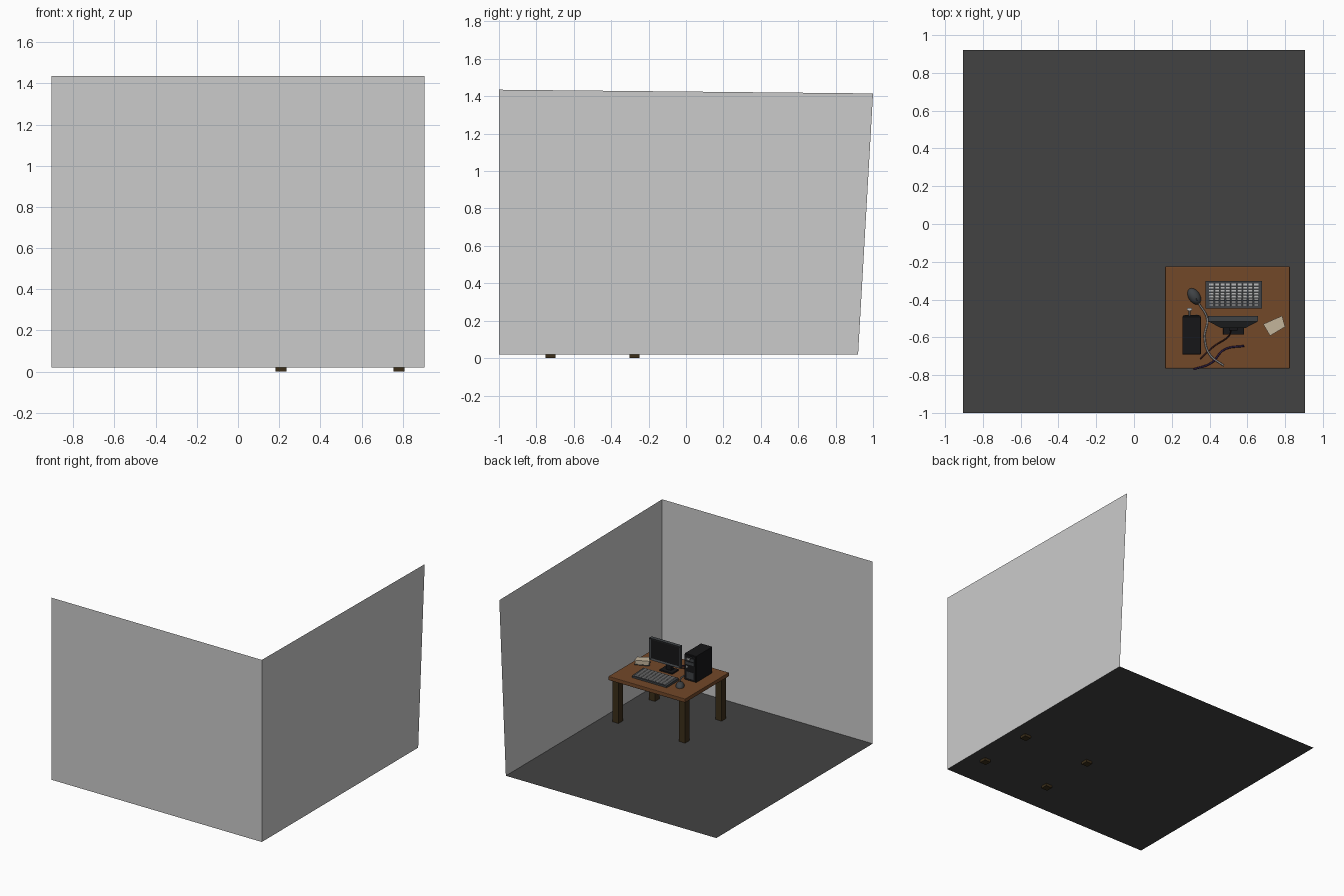
import bpy, bmesh, math
from mathutils import Matrix, Vector

if "Cube" in bpy.data.objects:
    bpy.data.objects.remove(bpy.data.objects["Cube"])


def mat(name, r, g, b):
    m = bpy.data.materials.new(name)
    m.diffuse_color = (r, g, b, 1)
    m.use_nodes = True
    m.node_tree.nodes["Principled BSDF"].inputs["Base Color"].default_value = m.diffuse_color
    return m


FLOOR = mat("floor_dark", .055, .055, .055)
WOOD = mat("table_wood", .17, .065, .022)
LEGWOOD = mat("leg_wood", .045, .028, .01)
BLACK = mat("black_plastic", .008, .008, .009)
DARK = mat("dark_grey_plastic", .05, .055, .06)
KEY = mat("key_grey", .5, .5, .5)
PAPER = mat("cream", .55, .46, .33)
CABLE_GREY = mat("grey_cable", .25, .25, .25)
CABLE_BLUE = mat("blue_cable", .025, .012, .05)
CABLE_BROWN = mat("brown_cable", .05, .015, .015)


def finish(bm, name, material=None, bevel=0):
    bmesh.ops.recalc_face_normals(bm, faces=bm.faces)
    me = bpy.data.meshes.new(name)
    bm.to_mesh(me)
    bm.free()
    ob = bpy.data.objects.new(name, me)
    bpy.context.collection.objects.link(ob)
    if material:
        me.materials.append(material)
    if bevel:
        mod = ob.modifiers.new("bevel", "BEVEL")
        mod.width, mod.segments = bevel, 2
    return ob


def sheet(name, pts, material=None):
    bm = bmesh.new()
    bm.faces.new([bm.verts.new(p) for p in pts])
    return finish(bm, name, material)


def add_box(bm, x0, x1, y0, y1, z0, z1):
    m = Matrix.Translation(((x0 + x1) / 2, (y0 + y1) / 2, (z0 + z1) / 2))
    m = m @ Matrix.Diagonal((x1 - x0, y1 - y0, z1 - z0, 1))
    return bmesh.ops.create_cube(bm, size=1, matrix=m)["verts"]


def box(name, dims, material=None, bevel=0):
    bm = bmesh.new()
    add_box(bm, *dims)
    return finish(bm, name, material, bevel)


def cable(name, pts, radius, material):
    cu = bpy.data.curves.new(name, "CURVE")
    cu.dimensions = "3D"
    cu.bevel_depth, cu.bevel_resolution, cu.resolution_u = radius, 2, 8
    sp = cu.splines.new("BEZIER")
    sp.bezier_points.add(len(pts) - 1)
    for bp, p in zip(sp.bezier_points, pts):
        bp.co = p
        bp.handle_left_type = bp.handle_right_type = "AUTO"
    cu.materials.append(material)
    ob = bpy.data.objects.new(name, cu)
    bpy.context.collection.objects.link(ob)


# Room: floor and two single-sheet walls
W, FZ = .905, .02
sheet("floor", [(-W, -1, FZ), (W, -1, FZ), (W, .92, FZ), (-W, .92, FZ)], FLOOR)
sheet("front_wall", [(-W, -1, FZ), (W, -1, FZ), (W, -1, 1.435), (-W, -1, 1.435)])
sheet("right_wall", [(W, -1, FZ), (W, .92, FZ), (W, 1, 1.415), (W, -1, 1.435)])

# Table
T = .377
box("table_top", (.165, .825, -.765, -.225, T - .03, T), WOOD, .004)
for sx, x in (("left", .182), ("right", .755)):
    for sy, y in (("front", -.75), ("back", -.302)):
        box(f"{sy}_{sx}_leg", (x, x + .053, y, y + .053, 0, T - .03), LEGWOOD)

# Computer tower with drive bays, buttons and a plugged-in stick
box("tower_case", (.256, .354, -.69, -.492, T, .582), BLACK, .003)
box("tower_front", (.258, .352, -.492, -.485, T + .004, .578), BLACK, .002)
for i, z in enumerate((.535, .505)):
    box(f"drive_bay_{i}", (.267, .343, -.486, -.482, z, z + .022), DARK)
box("power_button", (.325, .337, -.486, -.48, .48, .492), KEY)
box("vent_panel", (.275, .335, -.486, -.483, T + .02, .45), DARK)
box("stick_plug", (.289, .299, -.486, -.457, .563, .569), DARK)
box("stick_body", (.281, .308, -.457, -.445, .56, .572), KEY)

# Monitor: recessed screen, tapered back, neck and foot
bm = bmesh.new()
add_box(bm, .393, .657, -.515, -.486, .452, .622)
bm.faces.ensure_lookup_table()
screen = max(bm.faces, key=lambda f: f.calc_center_median().y)
rear = min(bm.faces, key=lambda f: f.calc_center_median().y)
bmesh.ops.inset_region(bm, faces=[screen], thickness=.018)
bmesh.ops.translate(bm, verts=screen.verts, vec=(0, -.006, 0))
screen.material_index = 1
new = bmesh.ops.extrude_discrete_faces(bm, faces=[rear])["faces"][0]
c = new.calc_center_median()
for v in new.verts:
    v.co = c + Vector(((v.co.x - c.x) * .5, -.035, (v.co.z - c.z) * .55))
mon = finish(bm, "monitor", DARK)
mon.data.materials.append(BLACK)
box("monitor_neck", (.503, .549, -.565, -.535, T, .53), BLACK, .003)
box("monitor_foot", (.472, .583, -.586, -.505, T, T + .012), BLACK, .003)

# Keyboard: wedge body and a grid of tapered keys
bm = bmesh.new()
for v in add_box(bm, .378, .678, -.447, -.303, T, T + .014):
    if v.co.z > T + .01 and v.co.y < -.4:
        v.co.z += .008
finish(bm, "keyboard_body", DARK)
bm = bmesh.new()
COLS, ROWS = 9, 8
pw, ph = .268 / COLS, .124 / ROWS
for i in range(COLS):
    for j in range(ROWS):
        x, y = .394 + i * pw, -.437 + j * ph
        z = T + .022 - .008 * (j + .5) / ROWS
        vs = add_box(bm, x + .0025, x + pw - .0025, y + .002, y + ph - .002,
                     z - .003, z + .008)
        for v in vs:
            if v.co.z > z:
                v.co.x += (x + pw / 2 - v.co.x) * .12
                v.co.y += (y + ph / 2 - v.co.y) * .12
finish(bm, "keys", KEY)

# Mouse: flattened half dome, with two buttons and a wheel
M = Matrix.Translation((.319, -.383, T)) @ Matrix.Rotation(math.radians(32), 4, "Z")
bm = bmesh.new()
bmesh.ops.create_uvsphere(bm, u_segments=20, v_segments=12, radius=1)
bmesh.ops.bisect_plane(bm, geom=bm.verts[:] + bm.edges[:] + bm.faces[:],
                       plane_co=(0, 0, 0), plane_no=(0, 0, -1), clear_outer=True)
bmesh.ops.holes_fill(bm, edges=[e for e in bm.edges if e.is_boundary])
bm.transform(M @ Matrix.Diagonal((.031, .047, .03, 1)))
mouse = finish(bm, "mouse_body", DARK)
bpy.context.view_layer.objects.active = mouse
mouse.select_set(True)
bpy.ops.object.shade_smooth_by_angle()
bm = bmesh.new()
bmesh.ops.create_cone(bm, cap_ends=True, segments=12, radius1=.006, radius2=.006, depth=.005,
                      matrix=M @ Matrix.Translation((0, -.02, .025))
                      @ Matrix.Rotation(math.pi / 2, 4, "Y"))
finish(bm, "mouse_wheel", BLACK)

# Stack of books beside the monitor
corners = [(.684, -.53), (.72, -.592), (.80, -.544), (.784, -.486)]
cx, cy = .747, -.538
for name, z0, z1, s, m in (("book_cover_lower", 0, .006, 1, DARK),
                           ("book_pages", .006, .03, .94, PAPER),
                           ("book_cover_upper", .03, .037, 1, PAPER)):
    bm = bmesh.new()
    base = bm.faces.new([bm.verts.new((cx + (x - cx) * s, cy + (y - cy) * s, T + z0))
                         for x, y in corners])
    top = bmesh.ops.extrude_face_region(bm, geom=[base])["geom"]
    bmesh.ops.translate(bm, vec=(0, 0, z1 - z0),
                        verts=[g for g in top if isinstance(g, bmesh.types.BMVert)])
    if not base.is_valid or len(bm.faces) < 6:
        bmesh.ops.holes_fill(bm, edges=[e for e in bm.edges if e.is_boundary])
    finish(bm, name, m)

# Cables lying on the table
Z = T + .005
cable("mouse_cable", [(.343, -.42, T + .01), (.387, -.5, Z), (.374, -.6, Z),
                      (.4, -.69, Z), (.475, -.75, Z)], .005, CABLE_GREY)
cable("power_cable", [(.315, -.77, Z), (.41, -.735, Z), (.478, -.665, Z),
                      (.583, -.645, Z)], .005, CABLE_BLUE)
cable("monitor_cable", [(.515, -.56, .45), (.5, -.595, Z + .02), (.42, -.65, Z),
                        (.35, -.715, Z)], .004, CABLE_BROWN)
